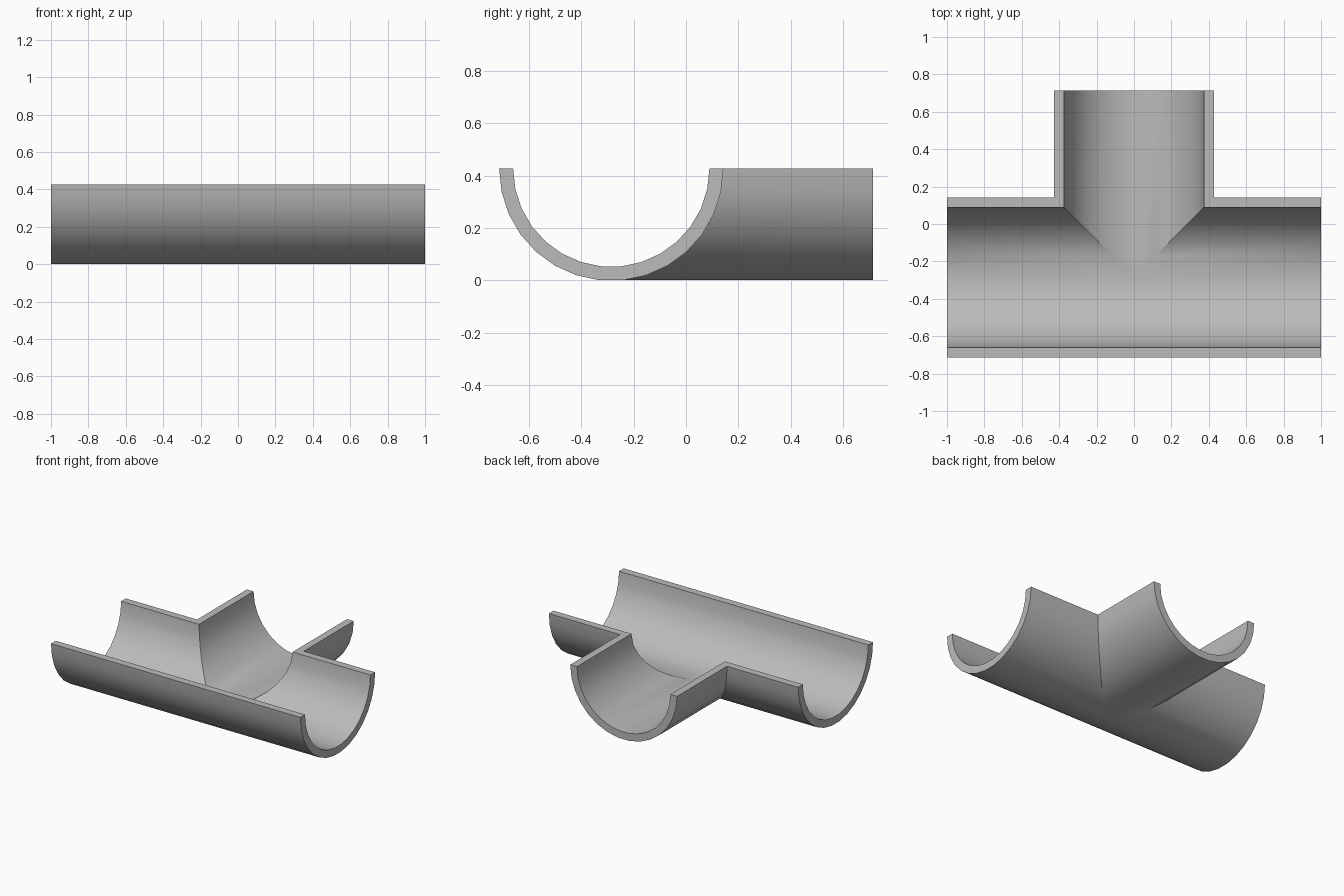
import bpy, bmesh, math

cube = bpy.data.objects.get("Cube")
if cube:
    bpy.data.objects.remove(cube, do_unlink=True)

OUTER, INNER = 0.4286, 0.375   # wall radii
AXIS_Y = -0.2857               # centre line of the main channel
END_X, END_Y = 1.0, 0.7143     # open ends
FACETS = 15                    # flats in each half round
RIM = OUTER * math.cos(math.pi / FACETS / 2)

grey = bpy.data.materials.new("light_grey")
grey.use_nodes = True
colour = (0.5, 0.5, 0.5, 1)
grey.diffuse_color = colour
grey.node_tree.nodes["Principled BSDF"].inputs["Base Color"].default_value = colour

bm = bmesh.new()


def half_round(radius):
    """Cross-section from one rim to the other, with a point mid-floor."""
    angles = [math.pi * i / FACETS for i in range(FACETS + 1)]
    pts = [(-radius * math.cos(a), RIM - radius * math.sin(a)) for a in angles]
    mid = len(pts) // 2
    pts.insert(mid, (0, pts[mid][1]))
    return pts


def main_arm(side):
    """Half of the main channel, mitred at 45 degrees behind its axis."""
    def place(u, z):
        return ((side * max(u, 0), AXIS_Y + u, z), (side * END_X, AXIS_Y + u, z))
    return place


def branch_arm(side):
    """Half of the branch channel, meeting the same mitre."""
    def place(u, z):
        return ((side * u, AXIS_Y + u, z), (side * u, END_Y, z))
    return place


def face(*points):
    bm.faces.new([bm.verts.new(p) for p in points])


def build_wall(place, outer, inner, rims):
    rows = [[place(*p) for p in pts] for pts in (outer, inner)]
    out, inn = rows
    for row in rows:
        for (a, b), (c, d) in zip(row, row[1:]):
            if math.dist(a, c) < 1e-6:
                face(a, b, d)
            else:
                face(a, b, d, c)
    for i in range(len(out) - 1):            # open end
        face(out[i][1], out[i + 1][1], inn[i + 1][1], inn[i][1])
    for i in rims:                           # top rim
        face(out[i][0], out[i][1], inn[i][1], inn[i][0])


outer, inner = half_round(OUTER), half_round(INNER)
middle = len(outer) // 2
for side in (1, -1):
    build_wall(main_arm(side), outer, inner, (0, -1))
    build_wall(branch_arm(side), outer[middle:], inner[middle:], (-1,))

bmesh.ops.remove_doubles(bm, verts=bm.verts, dist=1e-5)
bmesh.ops.recalc_face_normals(bm, faces=bm.faces)

mesh = bpy.data.meshes.new("half_pipe_tee")
bm.to_mesh(mesh)
bm.free()
mesh.materials.append(grey)
tee = bpy.data.objects.new("half_pipe_tee", mesh)
bpy.context.collection.objects.link(tee)

# Smooth walls with crisp rims and mitre
bpy.ops.object.select_all(action='DESELECT')
tee.select_set(True)
bpy.context.view_layer.objects.active = tee
bpy.ops.object.shade_smooth_by_angle(angle=math.radians(30))
